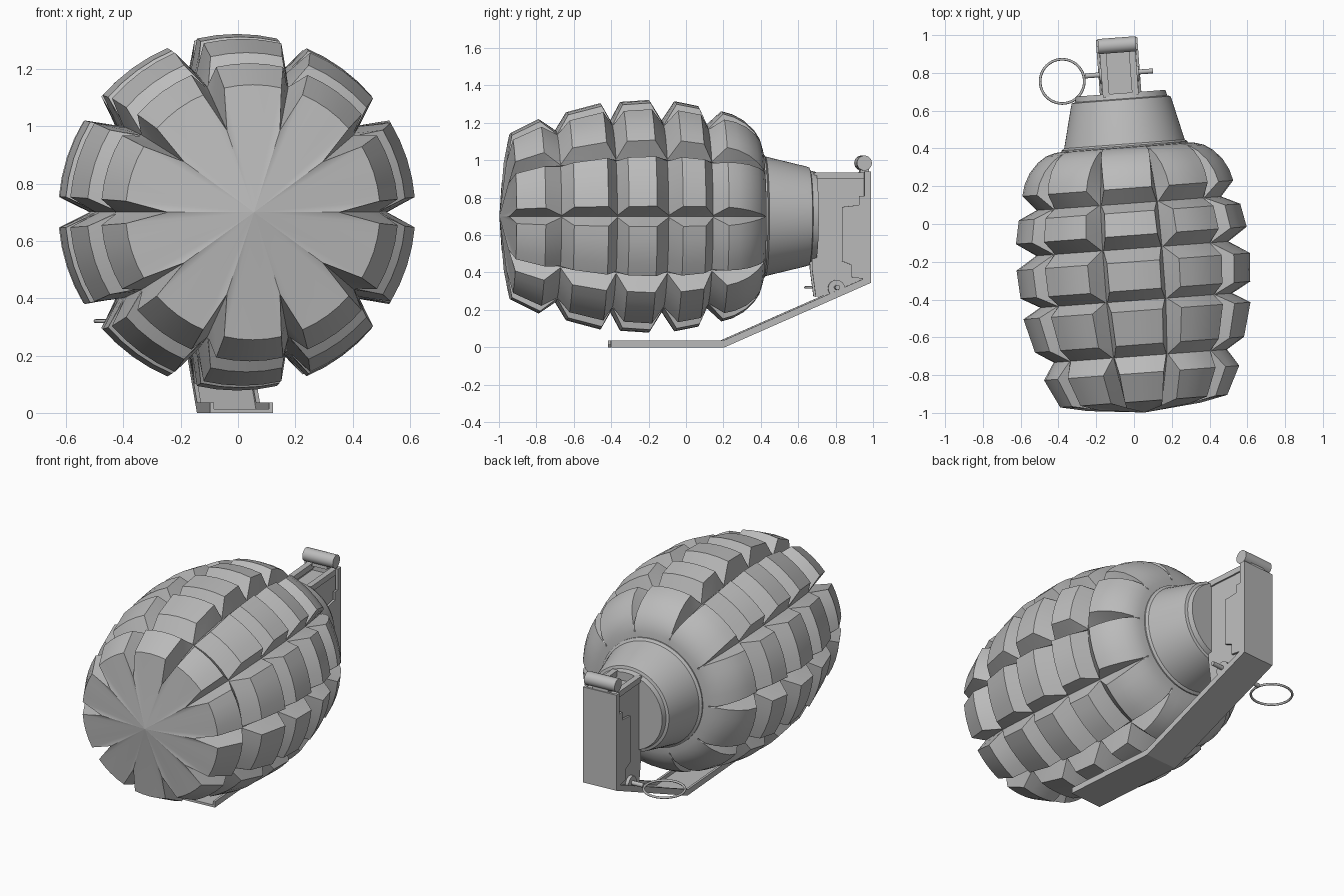
import bpy
import bmesh
from math import sin, cos, pi, radians
from mathutils import Matrix, Vector

if "Cube" in bpy.data.objects:
    bpy.data.objects.remove(bpy.data.objects["Cube"])

AXIS_Z = 0.70
PIVOT = Matrix.Translation((0, -0.25, 0))
YAW = PIVOT @ Matrix.Rotation(radians(4.3), 4, 'Z') @ PIVOT.inverted()

grey = bpy.data.materials.new("plain grey")
grey.use_nodes = True
grey.diffuse_color = (0.5, 0.5, 0.5, 1)
grey.node_tree.nodes["Principled BSDF"].inputs["Base Color"].default_value = (0.5, 0.5, 0.5, 1)


def finish(name, bm, smooth=None):
    """Turn a bmesh into a yawed, coloured object."""
    bmesh.ops.recalc_face_normals(bm, faces=bm.faces)
    bm.transform(YAW)
    mesh = bpy.data.meshes.new(name)
    bm.to_mesh(mesh)
    bm.free()
    mesh.materials.append(grey)
    obj = bpy.data.objects.new(name, mesh)
    bpy.context.collection.objects.link(obj)
    if smooth:
        bpy.ops.object.select_all(action='DESELECT')
        obj.select_set(True)
        bpy.context.view_layer.objects.active = obj
        bpy.ops.object.shade_smooth_by_angle(angle=radians(smooth))
    return obj


def skin(name, rings, y_start, y_end, smooth):
    """Skin closed rings of (radius, angle, y) about the long axis, with end fans."""
    bm = bmesh.new()
    loops = [[bm.verts.new((r * cos(a), y, AXIS_Z + r * sin(a))) for r, a, y in ring]
             for ring in rings]
    n = len(loops[0])
    for a, b in zip(loops, loops[1:]):
        for i in range(n):
            j = (i + 1) % n
            bm.faces.new((a[i], a[j], b[j], b[i]))
    for loop, y in ((loops[0], y_start), (loops[-1], y_end)):
        tip = bm.verts.new((0, y, AXIS_Z))
        for i in range(n):
            bm.faces.new((loop[i], loop[(i + 1) % n], tip))
    return finish(name, bm, smooth)


def prism(name, outline, x0, x1):
    """Extrude a side outline of (y, z) points across x."""
    bm = bmesh.new()
    face = bm.faces.new([bm.verts.new((x0, y, z)) for y, z in outline])
    out = bmesh.ops.extrude_face_region(bm, geom=[face])
    bmesh.ops.translate(bm, vec=(x1 - x0, 0, 0),
                        verts=[v for v in out["geom"] if isinstance(v, bmesh.types.BMVert)])
    return finish(name, bm)


def rod(name, radius, x0, x1, y, z):
    """Cylinder lying across x."""
    bm = bmesh.new()
    place = Matrix.Translation(((x0 + x1) / 2, y, z)) @ Matrix.Rotation(pi / 2, 4, 'Y')
    bmesh.ops.create_cone(bm, cap_ends=True, segments=24, radius1=radius, radius2=radius,
                          depth=x1 - x0, matrix=place)
    return finish(name, bm, 40)


# Segmented body: valley floors (y, radius) and block tops between them
floor = [(-0.97, 0.30), (-0.70, 0.46), (-0.405, 0.51), (-0.13, 0.51), (0.11, 0.49), (0.40, 0.40)]
tops = [[(-0.94, 0.445), (-0.79, 0.52)],
        [(-0.64, 0.557), (-0.46, 0.605)],
        [(-0.35, 0.612), (-0.20, 0.622)],
        [(-0.06, 0.615), (0.064, 0.59)]]


def floor_radius(y):
    for (y0, r0), (y1, r1) in zip(floor, floor[1:]):
        if y <= y1:
            t = max(0, (y - y0) / (y1 - y0))
            return r0 + t * (r1 - r0)
    return floor[-1][1]


# Stations: y, block radius, groove radius, groove y, block half angle
stations = []
for i, row in enumerate(tops):
    for y, r in row:
        first = y < -0.9
        gy = floor[0][0] if first else y
        stations.append((y, r, floor_radius(gy), gy, 13))
    vy, vr = floor[i + 1]
    stations.append((vy, vr, vr, vy, 17.4))
for y, r, half in [(0.19, 0.562, 13), (0.25, 0.545, 13.6), (0.31, 0.512, 14.6),
                   (0.36, 0.465, 16), (0.39, 0.42, 17.3), (0.405, 0.37, 17.4), (0.41, 0.31, 17.4)]:
    stations.append((y, r, min(r, floor_radius(y)), y, half))

rings = []
for y, r, groove_r, groove_y, half in stations:
    ring = []
    for k in range(10):
        mid = 18 + 36 * k
        ring.append((groove_r, radians(mid - 18), groove_y))
        ring += [(r, radians(mid + half * t / 2), y) for t in range(-2, 3)]
    rings.append(ring)
skin("segmented_body", rings, -1.0, 0.41, 24)

# Tapered neck with a raised end disc
neck = [(0.37, 0.335), (0.415, 0.335), (0.425, 0.32), (0.64, 0.268), (0.66, 0.262),
        (0.665, 0.245), (0.695, 0.238)]
skin("neck", [[(r, 2 * pi * i / 64, y) for i in range(64)] for y, r in neck], 0.37, 0.695, 30)

# Safety lever: a bent channel made of a floor strip and two side lips
path = [(-0.41, 0.0), (0.20, 0.0), (0.985, 0.345), (0.985, 0.94)]


def strip(depth):
    """Offset the lever path inward to a closed outline."""
    inner = [(-0.41, depth), (0.20 - 0.2 * depth, depth),
             (0.985 - depth, 0.345 + 0.63 * depth), (0.985 - depth, 0.94)]
    return path + inner[::-1]


prism("lever_floor", strip(0.014), -0.11, 0.11)
flap = [(0.98, 0.81), (0.92, 0.81), (0.92, 0.76), (0.83, 0.75), (0.83, 0.46),
        (0.88, 0.44), (0.88, 0.375), (0.98, 0.36)]
bracket = [(0.68, 0.935), (0.97, 0.935), (0.97, 0.38), (0.81, 0.28), (0.69, 0.27), (0.67, 0.42)]
rail = [(0.68, 0.90), (0.97, 0.90), (0.97, 0.935), (0.68, 0.935)]

for side, s in (("left", 1), ("right", -1)):
    prism("lever_lip_" + side, strip(0.036), s * 0.096, s * 0.11)
    prism("lever_flap_" + side, flap, s * 0.096, s * 0.11)
    prism("bracket_plate_" + side, bracket, s * 0.07, s * 0.085)
    prism("bracket_rail_" + side, rail, s * 0.06, s * 0.095)
    rod("pin_eyelet_" + side, 0.045, min(s * 0.08, s * 0.105), max(s * 0.08, s * 0.105), 0.80, 0.315)

prism("bracket_web", [(0.68, 0.86), (0.97, 0.86), (0.97, 0.885), (0.68, 0.885)], -0.07, 0.07)

# Hinge roller with its hook, and the pull pin
rod("hinge_roller", 0.04, -0.10, 0.10, 0.95, 0.985)
prism("hinge_hook", [(0.93, 0.93), (0.98, 0.93), (0.975, 0.985), (0.935, 0.985)], -0.05, 0.05)
rod("pull_pin", 0.013, -0.18, 0.18, 0.80, 0.32)

# Pull ring
bpy.ops.mesh.primitive_torus_add(major_radius=0.117, minor_radius=0.007, major_segments=48,
                                 minor_segments=8, location=(-0.38, 0.755, 0.32))
ring = bpy.context.object
ring.name = "pull_ring"
ring.data.materials.append(grey)
bpy.ops.object.shade_smooth_by_angle(angle=radians(60))
